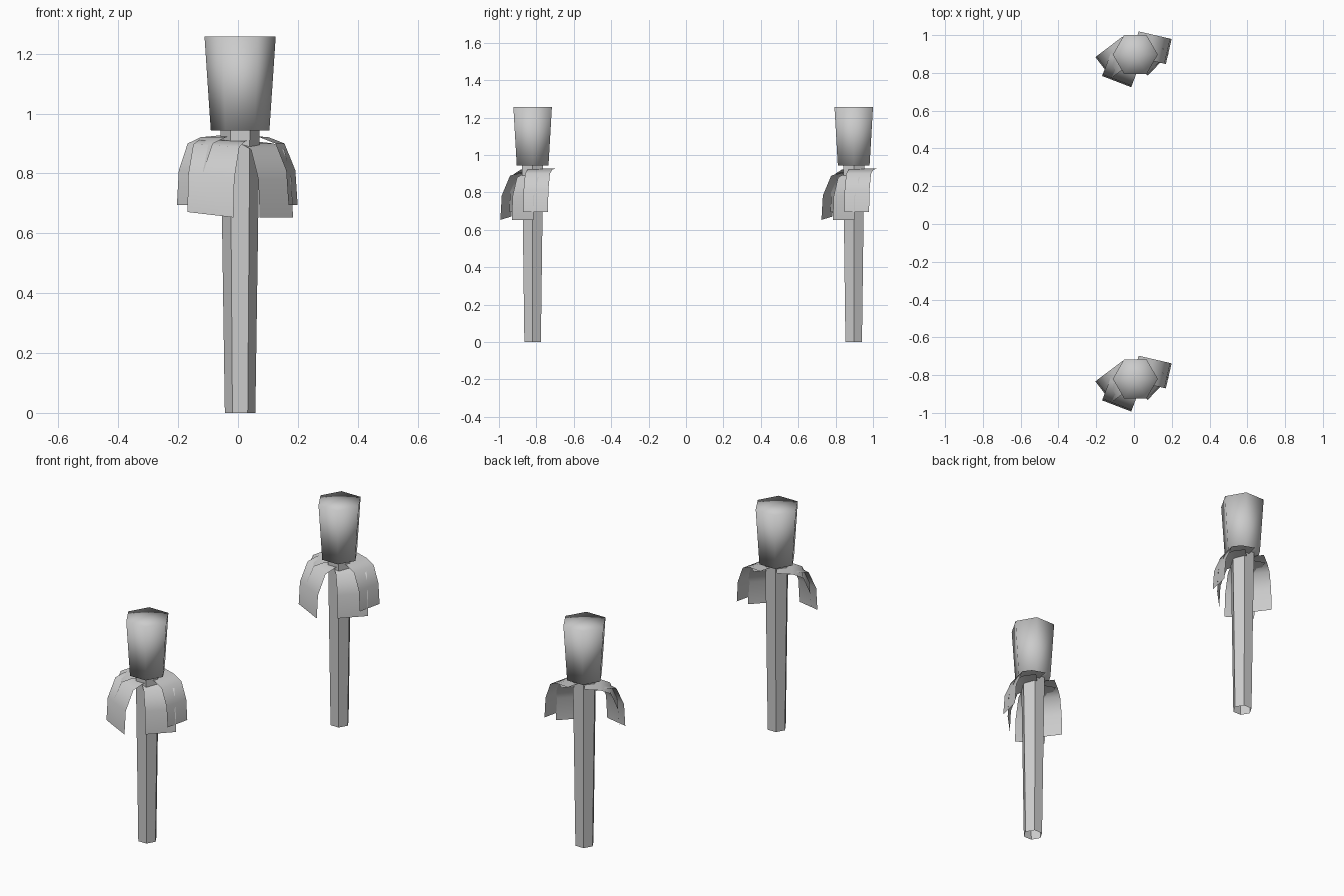
import bpy, math
from mathutils import Vector

if "Cube" in bpy.data.objects:
    bpy.data.objects.remove(bpy.data.objects["Cube"])

CX = 0.007


def add_mesh(name, verts, faces, smooth):
    me = bpy.data.meshes.new(name)
    me.from_pydata(verts, [], faces)
    me.polygons.foreach_set("use_smooth", [smooth] * len(faces))
    ob = bpy.data.objects.new(name, me)
    bpy.context.collection.objects.link(ob)
    return ob


def hex_column(name, cy, rings, smooth, bottom=False, top=False):
    """Six-sided tapered tube from (radius, z) rings, corners on +-x."""
    verts, faces = [], []
    for r, z in rings:
        for i in range(6):
            a = math.radians(60 * i)
            verts.append((CX + r * math.cos(a), cy + r * math.sin(a), z))
    for k in range(len(rings) - 1):
        for i in range(6):
            j = (i + 1) % 6
            faces.append((k * 6 + i, k * 6 + j, k * 6 + 6 + j, k * 6 + 6 + i))
    if bottom:
        faces.append(tuple(reversed(range(6))))
    if top:  # fan to a centre point so the smooth shading runs over the rim
        n = len(verts)
        verts.append((CX, cy, rings[-1][1]))
        faces += [(n - 6 + i, n - 6 + (i + 1) % 6, n) for i in range(6)]
    return add_mesh(name, verts, faces, smooth)


def leaf(name, cy, angle, tip, width, profile, tilt=0.0):
    """Drooping sheet: profile is (distance back from tip, z)."""
    a = math.radians(angle)
    out = Vector((math.cos(a), math.sin(a), 0))
    side = Vector((-math.sin(a), math.cos(a), 0))
    verts, faces = [], []
    for k, (d, z) in enumerate(profile):
        t = tilt * k / (len(profile) - 1)
        for s in (-0.5, 0.5):
            p = Vector((tip[0], cy + tip[1], z + s * t)) - out * d + side * s * width
            verts.append(p)
        if k:
            b = 2 * k
            faces.append((b - 2, b, b + 1, b - 1))
    return add_mesh(name, verts, faces, True)


HIGH = [(0.18, 0.927), (0.10, 0.921), (0.045, 0.900), (0.008, 0.81), (0, 0.695)]
FRONT = [(0.18, 0.915), (0.11, 0.910), (0.055, 0.893), (0.008, 0.79), (0, 0.662)]
LOW = [(0.15, 0.905), (0.09, 0.900), (0.04, 0.880), (0.006, 0.78), (0, 0.653)]

# name, facing angle, tip midpoint relative to post axis, width, profile, tilt
LEAVES = [
    ("left_leaf", 217, (-0.162, -0.069), 0.14, HIGH, 0.0),
    ("front_leaf", 249, (-0.092, -0.143), 0.165, FRONT, -0.018),
    ("front_right_leaf", -44, (0.128, -0.054), 0.16, LOW, 0.0),
    ("right_leaf", -13, (0.184, 0.016), 0.136, HIGH, 0.0),
]

# Two matching posts
for label, cy in (("front", -0.820), ("back", 0.897)):
    # post
    hex_column(label + "_post", cy, [(0.051, 0.0), (0.065, 0.945)], False)
    # cup head
    hex_column(label + "_head", cy, [(0.098, 0.944), (0.119, 1.257)], True,
               bottom=True, top=True)
    # drooping leaves
    for name, ang, tip, w, prof, tilt in LEAVES:
        leaf(label + "_" + name, cy, ang, tip, w, prof, tilt)
